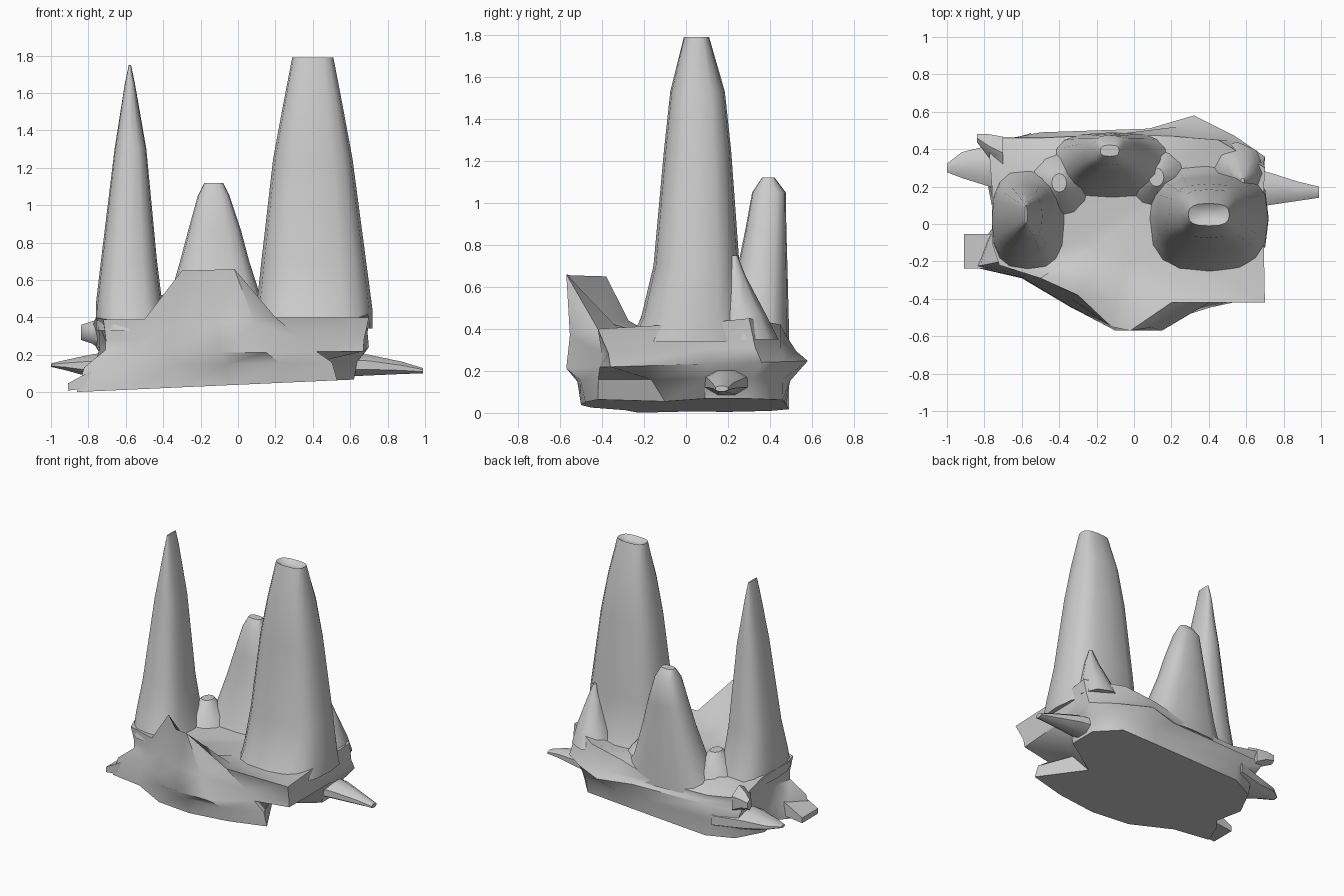
import bpy, bmesh, math


def finish(name, bm, angle=45):
    bmesh.ops.recalc_face_normals(bm, faces=bm.faces)
    me = bpy.data.meshes.new(name)
    bm.to_mesh(me)
    bm.free()
    ob = bpy.data.objects.new(name, me)
    bpy.context.collection.objects.link(ob)
    bpy.ops.object.select_all(action='DESELECT')
    ob.select_set(True)
    bpy.context.view_layer.objects.active = ob
    bpy.ops.object.shade_smooth_by_angle(angle=math.radians(angle))
    return ob


def skin(name, rings):
    """Bridge a stack of point rings and close both ends."""
    bm = bmesh.new()
    loops = [[bm.verts.new(p) for p in r] for r in rings]
    n = len(loops[0])
    for a, b in zip(loops, loops[1:]):
        for i in range(n):
            j = (i + 1) % n
            bm.faces.new((a[i], a[j], b[j], b[i]))
    bm.faces.new(loops[0][::-1])
    bm.faces.new(loops[-1])
    return finish(name, bm)


def bulge(v, p):
    return math.copysign(abs(v) ** p, v)


def spire(name, rings, n=16, p=.72):
    """Upright spire with squarish rings (cx, cy, z, rx, ry)."""
    skin(name, [[(cx + rx * bulge(math.cos(t * math.tau / n), p),
                  cy + ry * bulge(math.sin(t * math.tau / n), p), z)
                 for t in range(n)] for cx, cy, z, rx, ry in rings])


def spike(name, rings, n=8):
    """Sideways spike, each ring is (x, cy, cz, ry, rz)."""
    skin(name, [[(x, cy + ry * math.cos((t + .5) * math.tau / n),
                  cz + rz * math.sin((t + .5) * math.tau / n)) for t in range(n)]
                for x, cy, cz, ry, rz in rings])


def mix(a, b, t):
    return [tuple(u + (v - u) * t for u, v in zip(p, q)) for p, q in zip(a, b)]


# rocky base: outlines of the foot, the waist and the rim
foot = [(.62, .09), (.62, .3), (.48, .46), (.2, .47), (-.1, .48), (-.5, .49),
        (-.68, .4), (-.78, .2), (-.74, 0), (-.8, -.08), (-.86, -.23),
        (-.6, -.29), (-.33, -.45), (-.05, -.5), (.25, -.48), (.53, -.42), (.32, -.1)]
waist = [(.69, .1), (.7, .36), (.54, .47), (.32, .58), (.08, .51), (-.5, .49),
         (-.76, .44), (-.74, .2), (-.7, 0), (-.7, -.08), (-.71, -.2),
         (-.57, -.28), (-.36, -.43), (-.1, -.57), (.15, -.57), (.42, -.41), (.67, -.36)]
rim = [(.69, .1, .43), (.7, .3, .45), (.45, .45, .42), (.2, .47, .38), (-.1, .48, .3),
       (-.5, .46, .3), (-.78, .46, .35), (-.76, .2, .4), (-.76, 0, .4),
       (-.76, -.1, .4), (-.72, -.22, .39), (-.5, -.29, .39), (-.3, -.38, .65),
       (-.12, -.55, .655), (-.02, -.57, .66), (.2, -.42, .4), (.7, -.42, .4)]
bottom = [(x, y, .04 + .045 * x) for x, y in foot]
mid = [(x, y, .23 + .03 * y) for x, y in waist]
low = [(x, y, .15 + .02 * x) for x, y, z in mix(bottom, mid, .25)]
neck = [(x * .99, y * .97, z) for x, y, z in mix(mid, rim, .35)]
inner = [(x * .75, y * .72, .38 + .3 * max(0, z - .45)) for x, y, z in rim]
core = [(x * .4, y * .4, .37) for x, y, z in rim]
skin("rock_base", [bottom, low, mid, neck, rim, inner, core])

# tall spires, flared at the root
spire("left_spire", [(-.56, .02, .33, .2, .28), (-.582, .02, .47, .178, .23),
                     (-.583, .03, .7, .15, .18), (-.575, .04, 1.3, .085, .12),
                     (-.578, .05, 1.65, .027, .07), (-.578, .05, 1.75, .006, .05)])
spire("right_spire", [(.4, .03, .34, .32, .3), (.408, .03, .45, .31, .245),
                      (.405, .05, .7, .28, .205), (.4, .055, 1.25, .212, .16),
                      (.4, .055, 1.53, .16, .13), (.4, .05, 1.79, .11, .06),
                      (.4, .05, 1.765, .06, .03)])
# shorter spire at the back
spire("back_spire", [(-.1, .29, .27, .37, .2), (-.12, .33, .42, .27, .16),
                     (-.125, .365, .7, .185, .118), (-.125, .38, .87, .14, .098),
                     (-.13, .395, 1.05, .085, .08), (-.13, .392, 1.12, .05, .03)])
# saddles of rock where the spires run together
spire("left_saddle", [(-.4, .2, .3, .2, .2), (-.4, .21, .43, .12, .13),
                      (-.4, .22, .52, .04, .05)], 12, 1)
spire("right_saddle", [(.12, .25, .3, .2, .2), (.12, .25, .42, .12, .12),
                       (.12, .25, .5, .04, .05)], 12, 1)
# small spur leaning on the right spire
spire("spur", [(.55, .28, .35, .15, .16), (.57, .27, .47, .11, .11),
               (.58, .24, .65, .05, .045), (.58, .23, .75, .01, .015)], 8, 1)

# spikes and stubs round the foot
spike("right_spike", [(.4, .2, .15, .14, .08), (.7, .19, .145, .1, .06),
                      (.88, .175, .13, .055, .035), (.99, .17, .115, .032, .015)])
spike("left_spike", [(-.55, .32, .14, .18, .09), (-.77, .31, .14, .12, .07),
                     (-.92, .315, .145, .075, .03), (-1, .3, .145, .025, .01)])
spike("left_stub", [(-.6, -.14, .11, .16, .1), (-.75, -.145, .08, .13, .075),
                    (-.91, -.145, .028, .13, .027)], 4)
spike("left_knob", [(-.7, .38, .3, .1, .1), (-.78, .42, .32, .07, .06),
                    (-.84, .46, .32, .025, .04)], 6)
